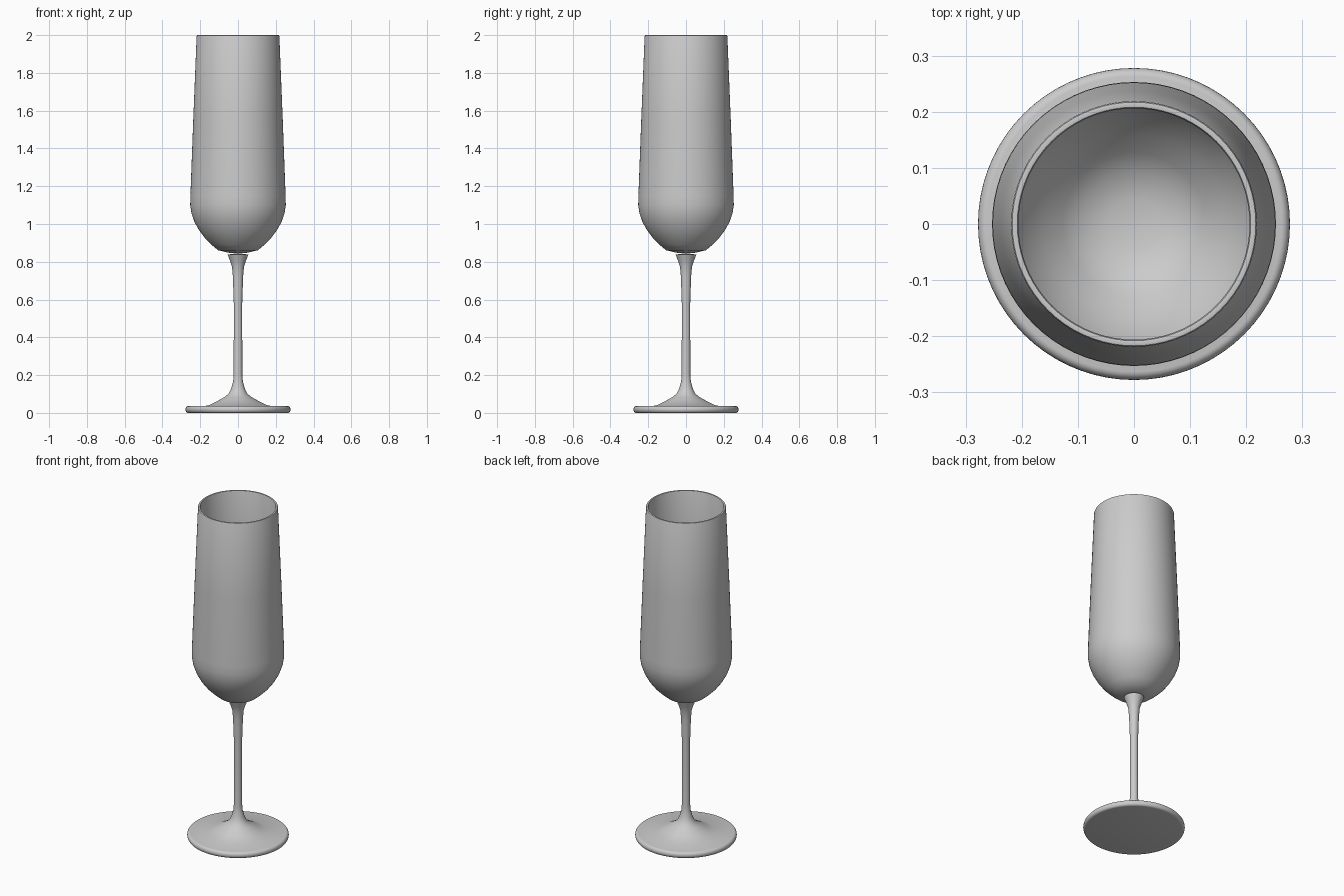
import bpy
import math
import bmesh

SEGMENTS = 72

cube = bpy.data.objects.get("Cube")
if cube:
    bpy.data.objects.remove(cube, do_unlink=True)

# Single plain grey
grey = bpy.data.materials.new("plain_grey")
grey.use_nodes = True
colour = (0.6, 0.6, 0.6, 1)
grey.diffuse_color = colour
grey.node_tree.nodes["Principled BSDF"].inputs["Base Color"].default_value = colour


def lathe(name, profile):
    """Spin a (radius, height) profile, from axis to axis, around z."""
    bm = bmesh.new()
    verts = [bm.verts.new((r, 0, z)) for r, z in profile]
    edges = [bm.edges.new(pair) for pair in zip(verts, verts[1:])]
    bmesh.ops.spin(bm, geom=verts + edges, cent=(0, 0, 0), axis=(0, 0, 1),
                   angle=math.tau, steps=SEGMENTS, use_duplicate=False)
    bmesh.ops.remove_doubles(bm, verts=bm.verts, dist=0.0001)
    bmesh.ops.recalc_face_normals(bm, faces=bm.faces)
    mesh = bpy.data.meshes.new(name)
    bm.to_mesh(mesh)
    bm.free()
    mesh.materials.append(grey)
    obj = bpy.data.objects.new(name, mesh)
    bpy.context.collection.objects.link(obj)
    bpy.ops.object.select_all(action="DESELECT")
    obj.select_set(True)
    bpy.context.view_layer.objects.active = obj
    bpy.ops.object.shade_smooth_by_angle(angle=math.radians(40))
    return obj


# Foot disc with a rounded edge, rising into the stem and its flared top
foot_edge = [(0.263 + 0.015 * math.cos(a), 0.018 + 0.018 * math.sin(a))
             for a in (math.radians(d) for d in range(-90, 91, 18))]
stem = [(0.16, 0.038), (0.11, 0.062), (0.07, 0.085), (0.048, 0.103), (0.036, 0.13),
        (0.026, 0.165), (0.023, 0.2), (0.022, 0.57), (0.027, 0.72), (0.032, 0.775),
        (0.042, 0.805), (0.055, 0.838), (0, 0.846)]
lathe("foot_and_stem", [(0, 0)] + foot_edge + stem)

# Hollow bowl: outer wall, rounded rim, then inner wall
outer = [(0, 0.845), (0.05, 0.848), (0.105, 0.861), (0.14, 0.89), (0.175, 0.925),
         (0.205, 0.965), (0.23, 1.01), (0.246, 1.055), (0.253, 1.1), (0.252, 1.15),
         (0.237, 1.55), (0.219, 1.994)]
rim = [(0.217, 1.999), (0.2125, 2), (0.208, 1.999)]
inner = [(r - 0.013 if r > 0.12 else r * 0.9, z + (0.012 if z < 1.1 else 0))
         for r, z in reversed(outer)]
lathe("bowl", outer + rim + inner)
